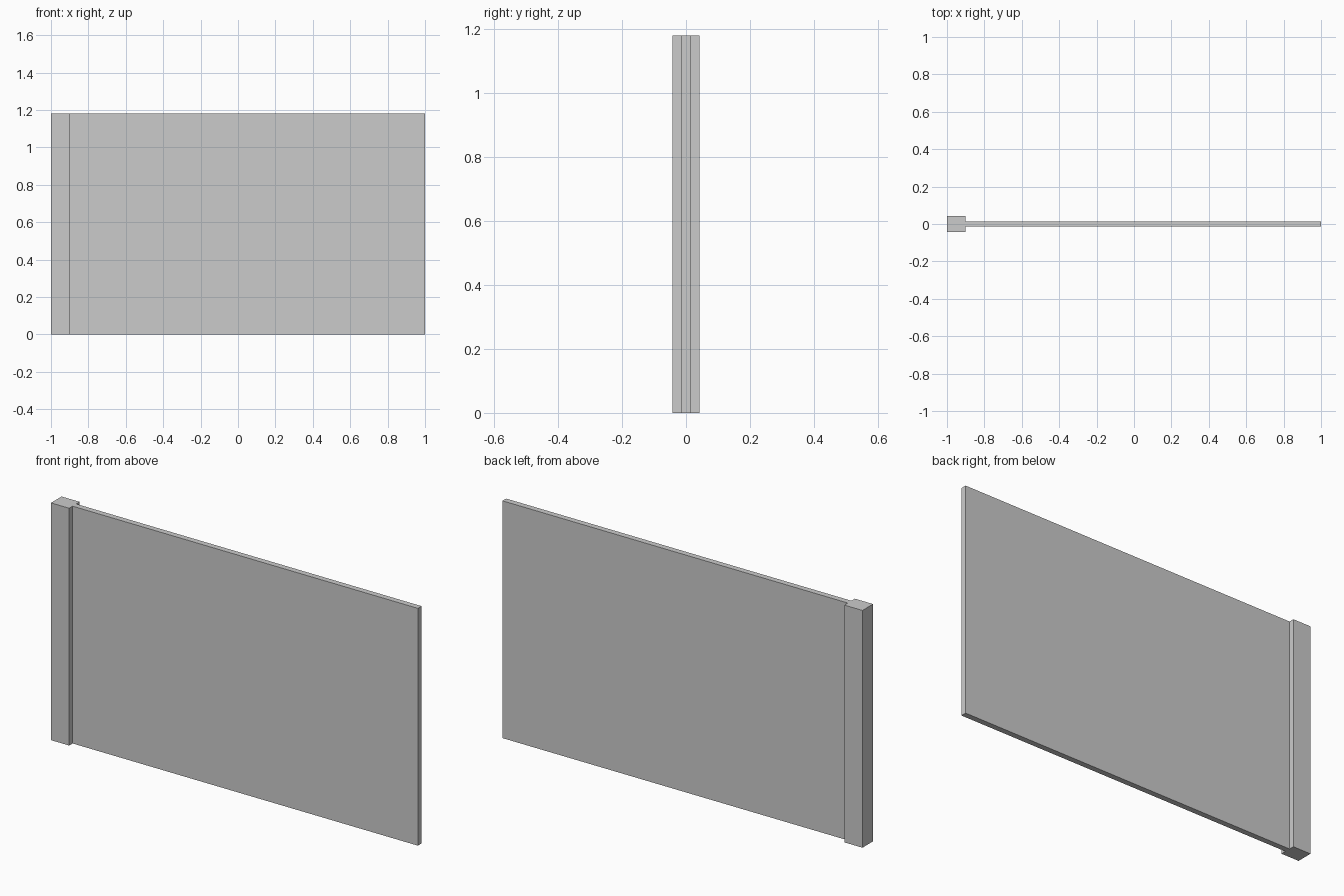
import bpy

HEIGHT = 1.18

old = bpy.data.objects.get("Cube")
if old:
    bpy.data.objects.remove(old, do_unlink=True)

grey = bpy.data.materials.new("plain_grey")
grey.use_nodes = True
grey.diffuse_color = (0.6, 0.6, 0.6, 1)
grey.node_tree.nodes["Principled BSDF"].inputs["Base Color"].default_value = (0.6, 0.6, 0.6, 1)


def upright_box(name, x0, x1, depth):
    """Box standing on the ground, centred on y = 0."""
    bpy.ops.mesh.primitive_cube_add(size=1, location=((x0 + x1) / 2, 0, HEIGHT / 2))
    box = bpy.context.object
    box.name = name
    box.scale = (x1 - x0, depth, HEIGHT)
    bpy.ops.object.transform_apply(location=False, rotation=False, scale=True)
    box.data.materials.append(grey)
    return box


# Thick post on the right end, thin panel running from it
upright_box("end_post", -1, -0.9, 0.083)
upright_box("wall_panel", -0.9, 1, 0.029)
